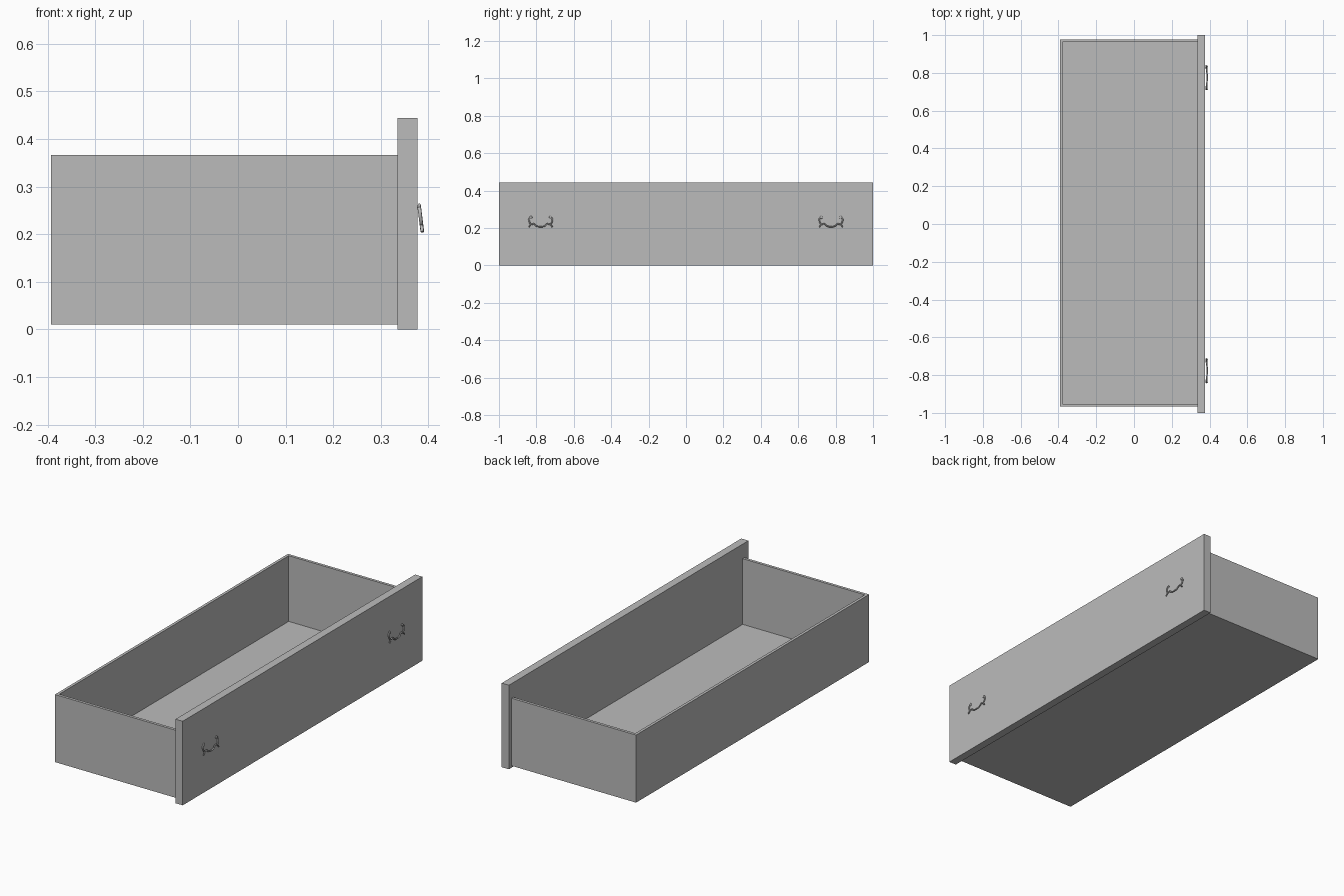
import bpy
from mathutils import Vector

if "Cube" in bpy.data.objects:
    bpy.data.objects.remove(bpy.data.objects["Cube"], do_unlink=True)

# One plain grey for everything
grey = bpy.data.materials.new("plain_grey")
grey.use_nodes = True
grey.diffuse_color = (0.5, 0.5, 0.5, 1)
grey.node_tree.nodes["Principled BSDF"].inputs["Base Color"].default_value = (0.5, 0.5, 0.5, 1)


def box(name, low, high):
    low, high = Vector(low), Vector(high)
    bpy.ops.mesh.primitive_cube_add(size=1, location=(low + high) / 2)
    ob = bpy.context.object
    ob.name = name
    ob.scale = high - low
    bpy.ops.object.transform_apply(location=False, rotation=False, scale=True)
    ob.data.materials.append(grey)
    return ob


# Drawer tray: a thin-walled box closed by the front panel
BACK, PANEL, FACE = -0.393, 0.335, 0.377
Y0, Y1, Z0, Z1, WALL = -0.967, 0.978, 0.01, 0.367, 0.015
box("tray_floor", (BACK, Y0, Z0), (PANEL, Y1, Z0 + 0.01))
box("back_wall", (BACK, Y0, Z0), (BACK + WALL, Y1, Z1))
box("right_wall", (BACK + WALL, Y0, Z0), (PANEL, Y0 + WALL, Z1))
box("left_wall", (BACK + WALL, Y1 - WALL, Z0), (PANEL, Y1, Z1))
box("front_panel", (PANEL, -1, 0), (FACE, 1, 0.444))


# Curved pulls, leaning out toward the bottom
def lean(y, z):
    return (0.388 - (z - 0.2) * 0.125, y, z)


def tube(name, centre, points, radius):
    cu = bpy.data.curves.new(name, "CURVE")
    cu.dimensions = "3D"
    cu.bevel_depth = radius
    cu.bevel_resolution = 2
    cu.resolution_u = 6
    cu.use_fill_caps = True
    sp = cu.splines.new("BEZIER")
    sp.bezier_points.add(len(points) - 1)
    for bp, (y, z) in zip(sp.bezier_points, points):
        bp.co = lean(centre + y, z)
        bp.handle_left_type = bp.handle_right_type = "AUTO"
    cu.materials.append(grey)
    ob = bpy.data.objects.new(name, cu)
    bpy.context.collection.objects.link(ob)


ARM = [(0.048, 0.256), (0.06, 0.252), (0.061, 0.235), (0.05, 0.22),
       (0.036, 0.222), (0.022, 0.211), (0, 0.207)]
SCROLL = [(0.05, 0.22), (0.057, 0.214), (0.062, 0.205)]

for side, centre in (("right", -0.777), ("left", 0.775)):
    mirrored = [(-y, z) for y, z in ARM]
    tube(side + "_handle_bail", centre, mirrored + ARM[-2::-1], 0.0038)
    for end, s in (("outer", -1), ("inner", 1)):
        tube(f"{side}_handle_{end}_scroll", centre, [(s * y, z) for y, z in SCROLL], 0.0035)
        bpy.ops.mesh.primitive_uv_sphere_add(
            segments=12, ring_count=8, radius=0.0075,
            location=lean(centre + s * 0.052, 0.257))
        knob = bpy.context.object
        knob.name = f"{side}_handle_{end}_knob"
        knob.scale.x = 0.5
        knob.data.materials.append(grey)
        bpy.ops.object.shade_smooth()
